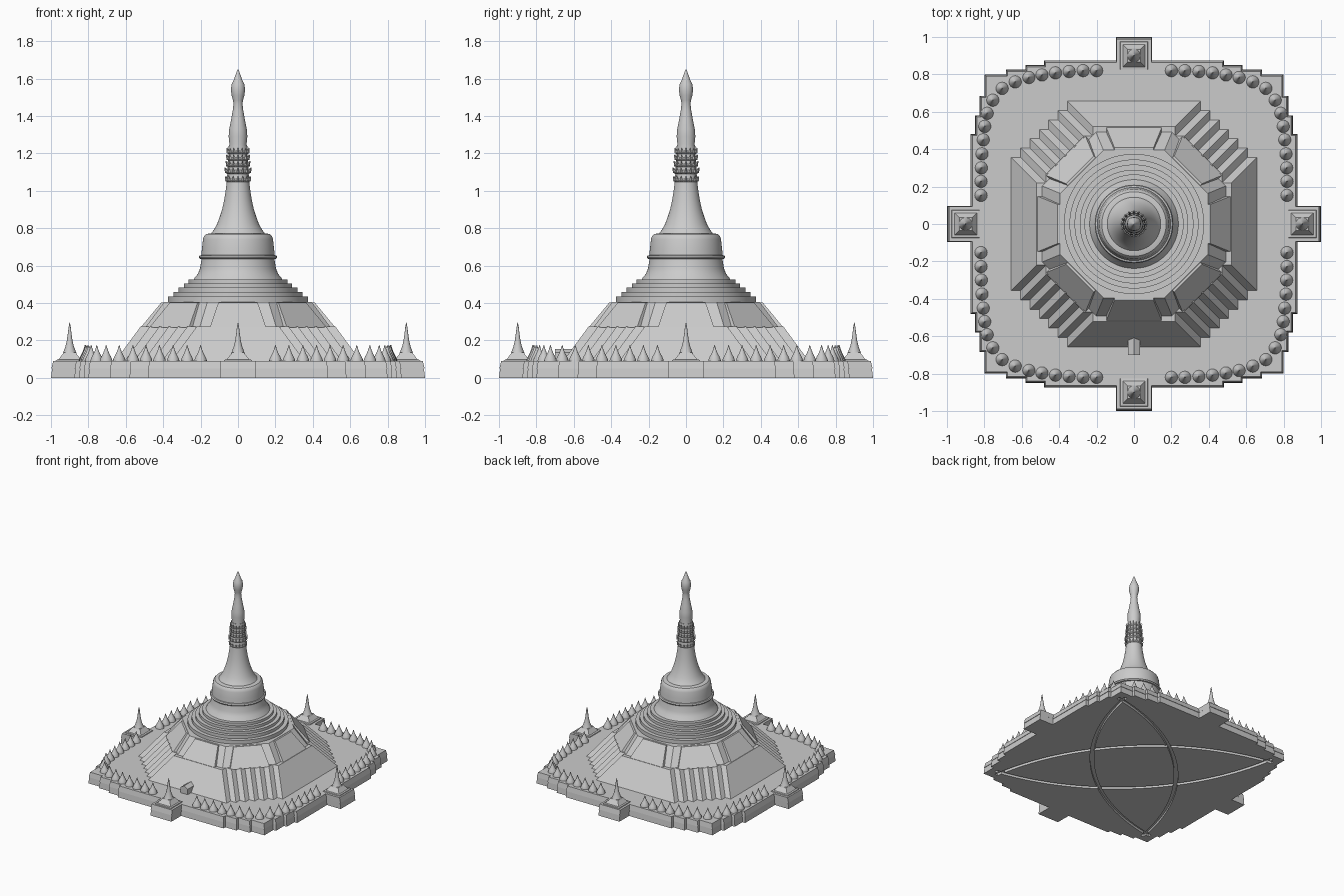
import bpy, bmesh, math
from mathutils import Matrix, Vector

if "Cube" in bpy.data.objects:
    bpy.data.objects.remove(bpy.data.objects["Cube"])


def finish(name, bm, smooth=False):
    bmesh.ops.recalc_face_normals(bm, faces=bm.faces)
    me = bpy.data.meshes.new(name)
    bm.to_mesh(me)
    bm.free()
    ob = bpy.data.objects.new(name, me)
    bpy.context.collection.objects.link(ob)
    if smooth:
        bpy.ops.object.select_all(action='DESELECT')
        ob.select_set(True)
        bpy.context.view_layer.objects.active = ob
        bpy.ops.object.shade_smooth_by_angle(angle=math.radians(32))
    return ob


def loft(bm, rings):
    """Skin closed rings of equal length and cap both ends."""
    vs = [[bm.verts.new(p) for p in r] for r in rings]
    n = len(vs[0])
    for a, b in zip(vs, vs[1:]):
        for i in range(n):
            bm.faces.new((a[i], a[(i + 1) % n], b[(i + 1) % n], b[i]))
    bm.faces.new(vs[0][::-1])
    bm.faces.new(vs[-1])


def lathe(bm, profile, n, x=0, y=0, phase=0):
    loft(bm, [[(x + r * math.cos(phase + math.tau * i / n),
                y + r * math.sin(phase + math.tau * i / n), z) for i in range(n)]
              for r, z in profile])


def four_way(quad):
    """Repeat a quadrant outline around z."""
    out = []
    for k in range(4):
        c, s = [(1, 0), (0, 1), (-1, 0), (0, -1)][k]
        out += [(c * x - s * y, s * x + c * y) for x, y in quad]
    return out


def at(outline, z, s=1.0):
    return [(x * s, y * s, z) for x, y in outline]


# Stepped platform with four porches
half = [(1, .095), (.875, .095), (.875, .48), (.85, .48), (.85, .58),
        (.825, .58), (.825, .685), (.8, .685), (.8, .8)]
plan = four_way(half + [(y, x) for x, y in half[-2::-1]])
bm = bmesh.new()
loft(bm, [at(plan, 0), at(plan, .05, .994), at(plan, .05, .998), at(plan, .09, .988)])
platform = finish("platform", bm)

# Curved grooves under the platform
R, h = 1.768, .31
for k in range(4):
    bm = bmesh.new()
    rot = Matrix.Rotation(math.pi / 4 + k * math.pi / 2, 3, 'Z')
    angs = [math.radians(-36 + 72 * i / 40) for i in range(41)]
    ring = [(r * math.sin(a), r * math.cos(a) + h - R)
            for r, seq in ((R - .014, angs), (R + .014, angs[::-1])) for a in seq]
    loft(bm, [[rot @ Vector((x, y, z)) for x, y in ring] for z in (-.02, .02)])
    cutter = finish("groove_cutter", bm)
    cutter.hide_render = True
    cutter.hide_viewport = True
    mod = platform.modifiers.new("groove", 'BOOLEAN')
    mod.operation = 'DIFFERENCE'
    mod.solver = 'EXACT'
    mod.object = cutter

# Lower terrace with zigzag corners
quad = [(.66, .36)]
for i in range(6):
    x, y = .61 - .05 * i, .36 + .05 * i
    quad += [(x, y), (x, y + .05)]
top = [(x - .14, y - .14) for x, y in quad]
bm = bmesh.new()
loft(bm, [at(four_way(quad), .085), at(four_way(top), .275)])
finish("lower_terrace", bm)

# Octagonal terrace and its raised panels
bm = bmesh.new()
k8 = 1 / math.cos(math.pi / 8)
lathe(bm, [(.495 * k8, .27), (.395 * k8, .405)], 8, phase=math.pi / 8)
finish("octagon_terrace", bm)
bm = bmesh.new()
for i in range(8):
    rot = Matrix.Rotation(i * math.pi / 4, 3, 'Z')
    loft(bm, [[rot @ Vector(p) for p in ((a, -w, z), (a, w, z), (b, w, z), (b, -w, z))]
              for a, b, w, z in ((.47, .52, .15, .27), (.37, .41, .105, .403))])
finish("terrace_panels", bm)

# Round steps
bm = bmesh.new()
steps = [(.375, .40), (.345, .435), (.318, .46), (.29, .482), (.265, .504), (.24, .525)]
prof = [(.375, .39)]
for (r, z), (r2, z2) in zip(steps, steps[1:]):
    prof += [(r, z2), (r2, z2)]
lathe(bm, prof, 64)
finish("round_steps", bm, True)

# Bell and neck
bm = bmesh.new()
lathe(bm, [(.24, .52), (.232, .535), (.215, .555), (.203, .585), (.195, .635), (.205, .637),
           (.21, .645), (.205, .654), (.196, .656), (.193, .69), (.187, .74), (.182, .757),
           (.172, .768), (.15, .773), (.143, .773), (.13, .79), (.113, .82), (.098, .86),
           (.085, .90), (.074, .95), (.066, 1.0), (.06, 1.05), (.054, 1.14), (.05, 1.24)], 64)
finish("bell", bm, True)

# Crown rings with pointed petals
bm = bmesh.new()
for z, r in ((1.055, .062), (1.10, .064), (1.135, .058), (1.17, .056), (1.205, .054)):
    lathe(bm, [(r - .012, z - .012), (r, z - .006), (r + .004, z), (r, z + .006),
               (r - .012, z + .012)], 32)
    for i in range(16):
        m = (Matrix.Rotation(math.tau * i / 16, 4, 'Z') @ Matrix.Translation((r + .003, 0, z + .012))
             @ Matrix.Rotation(.35, 4, 'Y'))
        bmesh.ops.create_cone(bm, cap_ends=True, segments=4, radius1=.009, radius2=0,
                              depth=.032, matrix=m)
finish("crown_rings", bm)

# Bud-shaped spire
bm = bmesh.new()
lathe(bm, [(.05, 1.22), (.046, 1.25), (.05, 1.29), (.047, 1.33), (.037, 1.38), (.028, 1.43),
           (.024, 1.465), (.027, 1.485), (.034, 1.51), (.038, 1.54), (.034, 1.57), (.022, 1.595),
           (.013, 1.62), (.008, 1.635), (.001, 1.65)], 32)
finish("spire", bm, True)

# Ring of small stupas
spots = [(.20, .82), (.272, .82), (.347, .815), (.42, .808), (.492, .797), (.562, .783),
         (.635, .76), (.705, .725), (.755, .662), (.785, .592), (.798, .522), (.806, .45),
         (.813, .375), (.816, .30), (.818, .228), (.818, .153)]
bm = bmesh.new()
for x, y in spots:
    for sx in (1, -1):
        for sy in (1, -1):
            lathe(bm, [(.034, .088), (.032, .10), (.025, .115), (.016, .132), (.008, .152),
                       (.001, .176)], 16, x * sx, y * sy)
finish("small_stupas", bm, True)

# Four porch stupas on square plinths
bm = bmesh.new()
spires = bmesh.new()
for x, y in ((.9, 0), (0, .9), (-.9, 0), (0, -.9)):
    q = math.sqrt(2)
    lathe(bm, [(.076 * q, .088), (.073 * q, .096), (.06 * q, .098), (.037 * q, .128),
               (.034 * q, .135)], 4, x, y, math.pi / 4)
    lathe(spires, [(.037, .13), (.031, .145), (.022, .17), (.015, .20), (.010, .235),
                   (.006, .27), (.001, .296)], 16, x, y)
finish("porch_plinths", bm)
finish("porch_spires", spires, True)

# Little front shrine with gable roof
bm = bmesh.new()
loft(bm, [[(x, y, z) for x, z in ((-.033, .085), (.033, .085), (.033, .135), (0, .155), (-.033, .135))]
          for y in (-.70, -.59)])
finish("front_shrine", bm)
